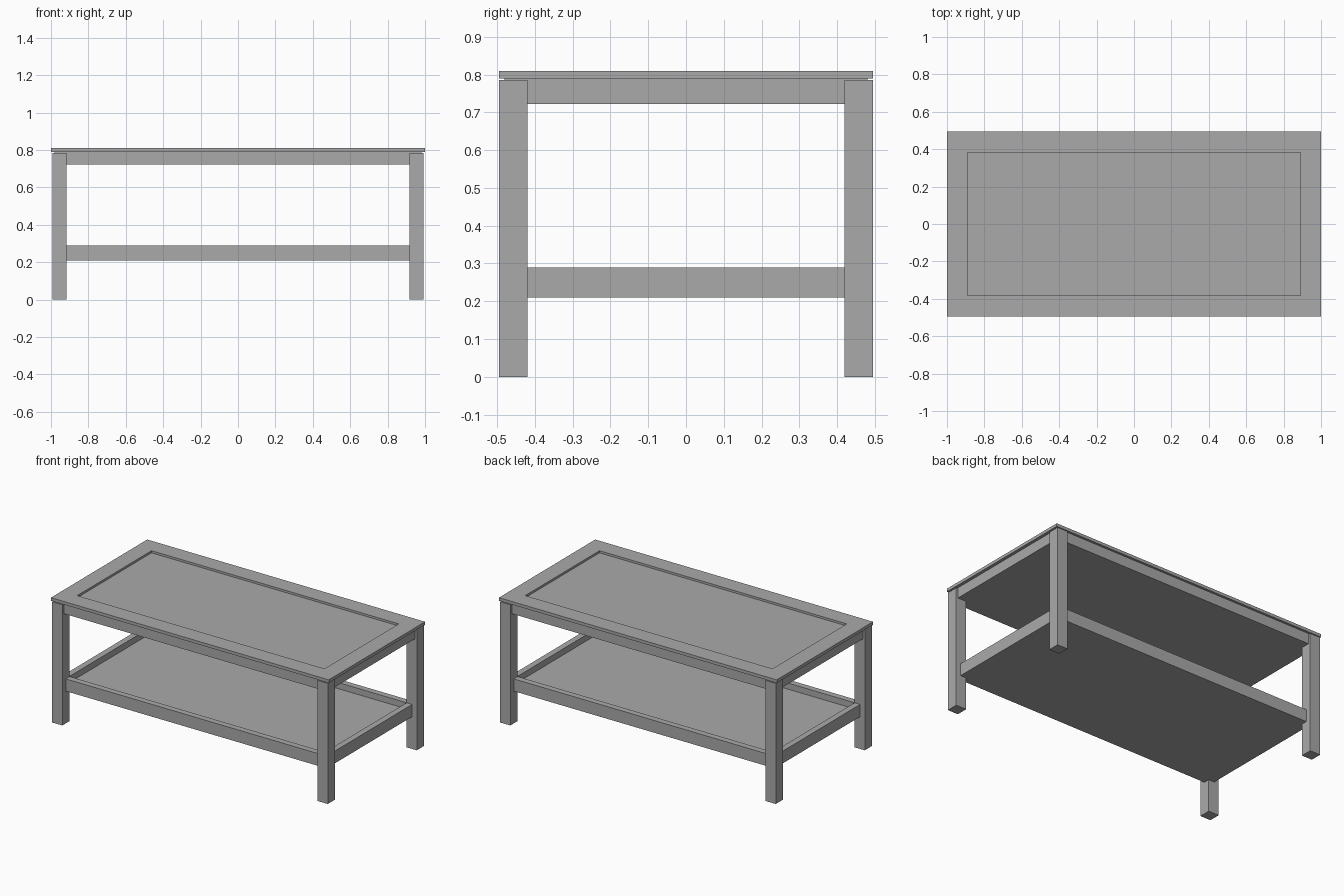
import bpy

cube = bpy.data.objects.get("Cube")
if cube:
    bpy.data.objects.remove(cube, do_unlink=True)

# One grey finish for the whole table
grey = bpy.data.materials.new("grey_finish")
grey.use_nodes = True
GREY = (0.4, 0.4, 0.4, 1)
grey.diffuse_color = GREY
grey.node_tree.nodes["Principled BSDF"].inputs["Base Color"].default_value = GREY


def box(name, x, y, z):
    """Box spanning the (low, high) ranges on each axis."""
    verts = [(a, b, c) for a in x for b in y for c in z]
    faces = [(0, 1, 3, 2), (4, 6, 7, 5), (0, 4, 5, 1),
             (2, 3, 7, 6), (0, 2, 6, 4), (1, 5, 7, 3)]
    mesh = bpy.data.meshes.new(name)
    mesh.from_pydata(verts, [], faces)
    mesh.materials.append(grey)
    obj = bpy.data.objects.new(name, mesh)
    bpy.context.collection.objects.link(obj)
    return obj


def tray(name, hx, hy, bottom, top, rim_x, rim_y, depth):
    """Closed slab whose top face is inset by the rim and sunk by depth."""
    ix, iy = hx - rim_x, hy - rim_y
    loops = [(hx, hy, bottom), (hx, hy, top), (ix, iy, top), (ix, iy, top - depth)]
    verts = [(sx * a, sy * b, z) for a, b, z in loops
             for sx, sy in ((-1, -1), (1, -1), (1, 1), (-1, 1))]
    faces = [(3, 2, 1, 0), (12, 13, 14, 15)]
    for ring in range(3):
        for i in range(4):
            j = (i + 1) % 4
            low, high = ring * 4, ring * 4 + 4
            faces.append((low + i, low + j, high + j, high + i))
    mesh = bpy.data.meshes.new(name)
    mesh.from_pydata(verts, [], faces)
    mesh.materials.append(grey)
    obj = bpy.data.objects.new(name, mesh)
    bpy.context.collection.objects.link(obj)
    return obj


# Tabletop with a shallow recessed panel
tray("tabletop", 1.0, 0.495, 0.79, 0.81, 0.11, 0.113, 0.014)

# Apron block under the top
box("apron", (-0.98, 0.98), (-0.48, 0.48), (0.722, 0.79))

# Lower shelf with raised rails
tray("lower_shelf", 0.96, 0.46, 0.21, 0.29, 0.04, 0.04, 0.04)

# Four square legs
for depth_name, sy in (("front", -1), ("back", 1)):
    for side_name, sx in (("right", -1), ("left", 1)):
        box(f"{depth_name}_{side_name}_leg",
            sorted((sx * 0.918, sx * 0.993)),
            sorted((sy * 0.42, sy * 0.495)), (0, 0.785))

# Face normals outward
import bmesh
for obj in bpy.context.collection.objects:
    if obj.type == "MESH" and grey.name in obj.data.materials:
        bm = bmesh.new()
        bm.from_mesh(obj.data)
        bmesh.ops.recalc_face_normals(bm, faces=bm.faces)
        bm.to_mesh(obj.data)
        bm.free()
